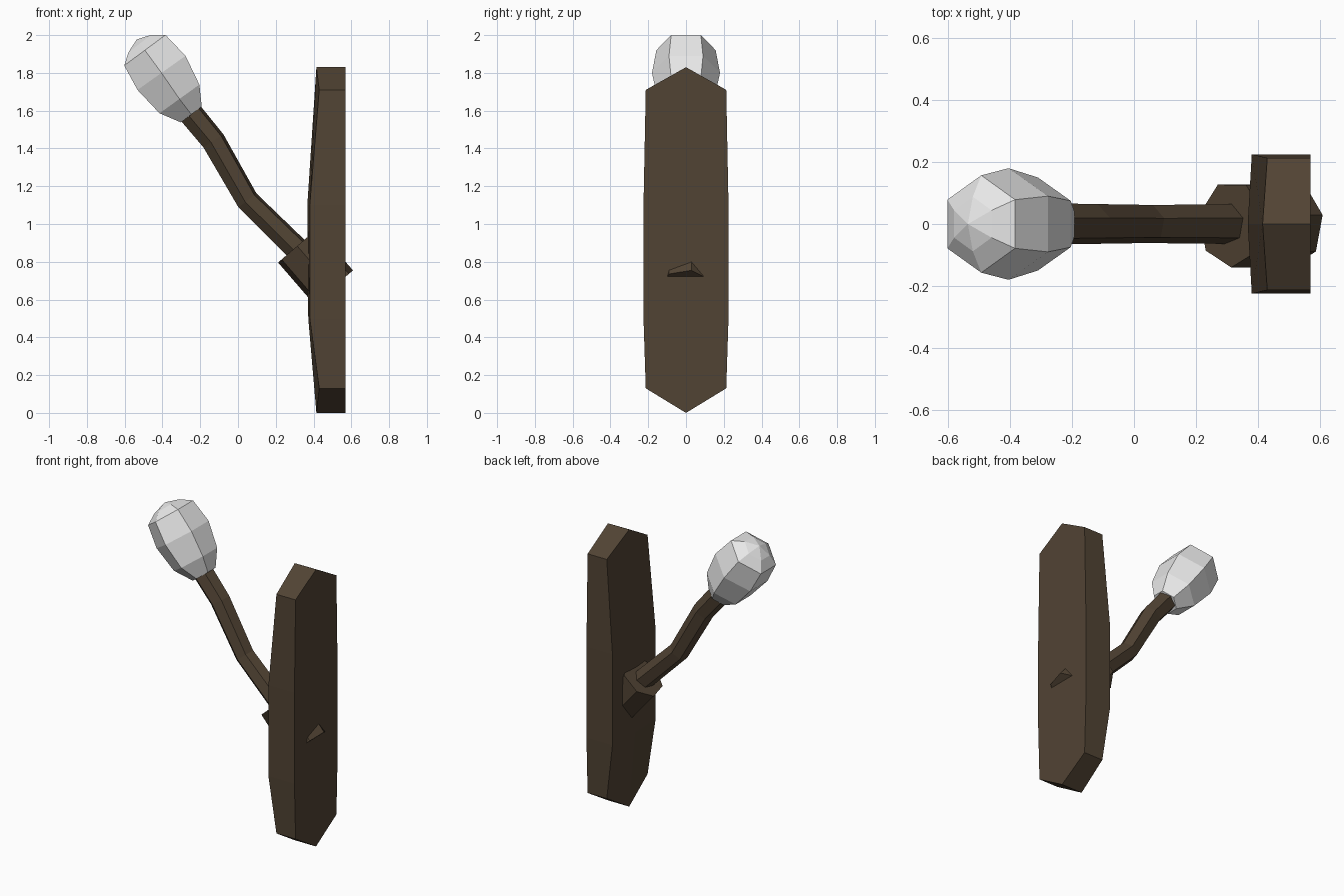
import bpy, bmesh, math
from mathutils import Vector

if "Cube" in bpy.data.objects:
    bpy.data.objects.remove(bpy.data.objects["Cube"])


def material(name, rgb):
    m = bpy.data.materials.new(name)
    m.diffuse_color = (*rgb, 1)
    m.use_nodes = True
    m.node_tree.nodes["Principled BSDF"].inputs["Base Color"].default_value = m.diffuse_color
    return m


def finish(name, bm, mat):
    bmesh.ops.recalc_face_normals(bm, faces=bm.faces)
    me = bpy.data.meshes.new(name)
    bm.to_mesh(me)
    bm.free()
    me.materials.append(mat)
    ob = bpy.data.objects.new(name, me)
    bpy.context.collection.objects.link(ob)
    return ob


def loft(name, path, radii, sides, turn, mat, tip=None):
    """Faceted tube along (x, z) points in the plane y = 0."""
    bm = bmesh.new()
    pts = [Vector((x, 0, z)) for x, z in path]
    rings = []
    for i, p in enumerate(pts):
        d = (pts[min(i + 1, len(pts) - 1)] - pts[max(i - 1, 0)]).normalized()
        across = Vector((d.z, 0, -d.x))
        ring = []
        for k in range(sides):
            a = math.radians(turn) + 2 * math.pi * k / sides
            v = p + radii[i] * (math.cos(a) * across + Vector((0, math.sin(a), 0)))
            ring.append(bm.verts.new(v))
        rings.append(ring)
    for r, s in zip(rings, rings[1:]):
        for k in range(sides):
            n = (k + 1) % sides
            bm.faces.new((r[k], r[n], s[n], s[k]))
    bm.faces.new(rings[0])
    if tip:
        t = bm.verts.new((tip[0], 0, tip[1]))
        for k in range(sides):
            bm.faces.new((rings[-1][k], rings[-1][(k + 1) % sides], t))
    else:
        bm.faces.new(rings[-1])
    return finish(name, bm, mat)


wood = material("dark wood", (0.083, 0.057, 0.034))
glass = material("pale glass", (0.8, 0.8, 0.8))

# Wall plate: pointed ends, bowed front with a slight centre ridge, flat back
bm = bmesh.new()
BACK = 0.57
centre = [(0.415, 1.83), (0.367, 1.1), (0.372, 0.5), (0.415, 0.0)]      # front x, z
edge = [(0.43, 0.213, 1.71), (0.38, 0.225, 1.1), (0.38, 0.225, 0.5), (0.43, 0.213, 0.13)]
mid = [bm.verts.new((x, 0, z)) for x, z in centre]
back_top = bm.verts.new((BACK, 0, 1.83))
back_low = bm.verts.new((BACK, 0, 0))
outline = {}
for s in (-1, 1):
    f = [bm.verts.new((x, s * y, z)) for x, y, z in edge]
    b = [bm.verts.new((BACK, s * y, z)) for x, y, z in edge]
    for i in range(3):
        bm.faces.new((mid[i], mid[i + 1], f[i + 1], f[i]))
        bm.faces.new((f[i], f[i + 1], b[i + 1], b[i]))
    bm.faces.new((mid[0], f[0], b[0], back_top))
    bm.faces.new((mid[3], f[3], b[3], back_low))
    outline[s] = b
bm.faces.new([back_top] + outline[1] + [back_low] + outline[-1][::-1])
finish("wall_plate", bm, wood)

# Seven-sided socket block poking through the plate
loft("socket_block", [(0.505, 0.665), (0.315, 0.885)], [0.14, 0.14], 7, 12, wood)

# Bent six-sided arm
loft("arm", [(0.33, 0.85), (0.05, 1.125), (-0.13, 1.44), (-0.25, 1.585)],
     [0.066, 0.063, 0.066, 0.068], 6, 17, wood)

# Faceted six-sided bulb
loft("bulb", [(-0.247, 1.58), (-0.31, 1.662), (-0.405, 1.80), (-0.493, 1.92), (-0.52, 1.955)],
     [0.08, 0.15, 0.18, 0.157, 0.088], 6, 30, glass, tip=(-0.536, 1.977))
